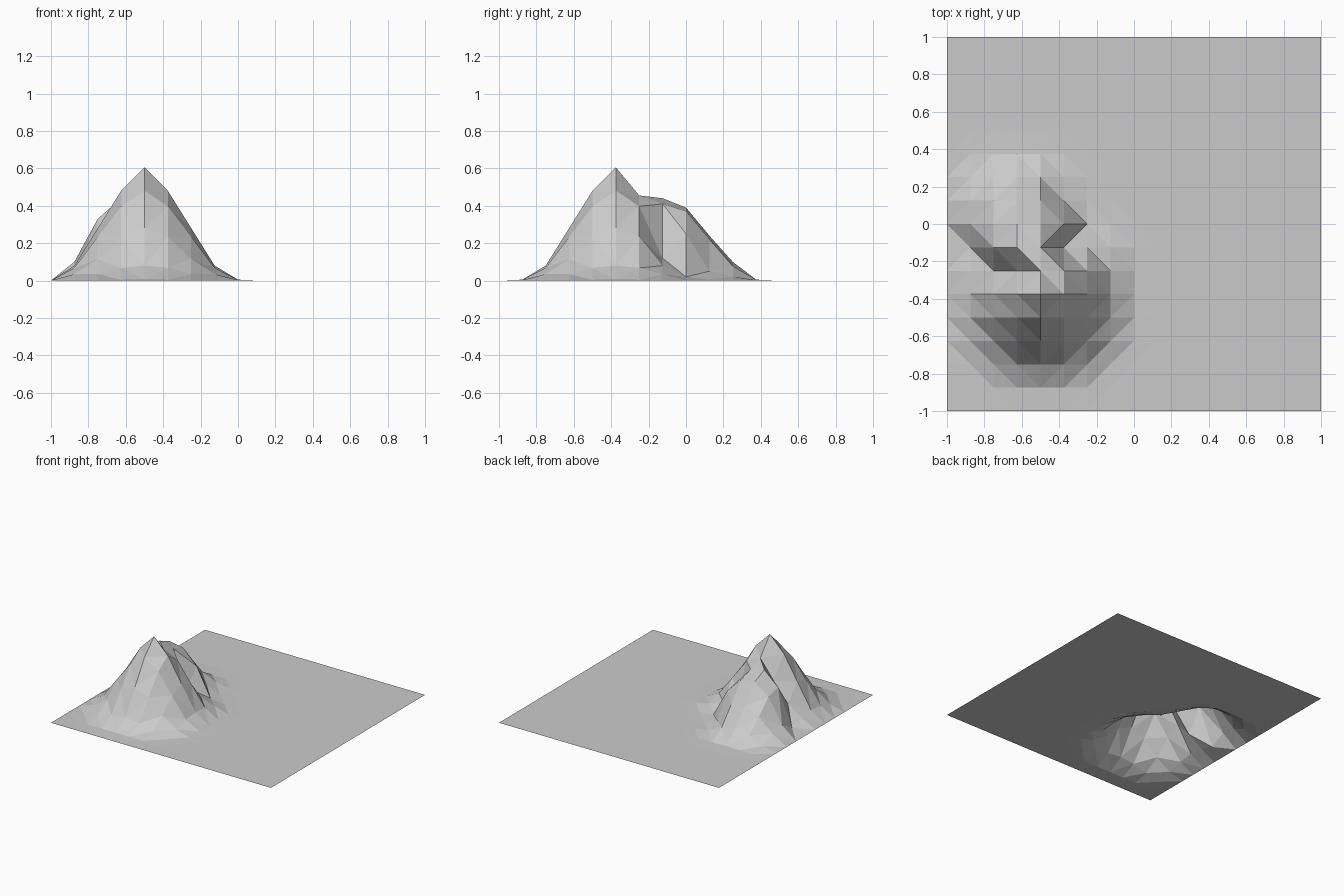
import bpy
import bmesh
from math import hypot

cube = bpy.data.objects.get("Cube")
if cube:
    bpy.data.objects.remove(cube, do_unlink=True)

CELLS = 16
STEP = 2 / CELLS

# Falloff of each peak, one height per grid step away from its centre
HIGH_PEAK = (4, 5, [0.605, 0.48, 0.28, 0.08, 0.005, 0])
LOW_PEAK = (3, 8, [0.39, 0.24, 0.10, 0.005, 0])

# Hand-shaped vertices: the shoulder of the low peak and the gully between peaks
SHAPED = {
    (4, 8): 0.37, (5, 8): 0.25, (6, 8): 0.02,
    (2, 8): 0.30, (1, 8): 0.10,
    (4, 9): 0.22, (5, 9): 0.05,
    (3, 7): 0.44, (4, 7): 0.41, (2, 7): 0.33,
    (5, 7): 0.12, (6, 7): 0.08, (1, 7): 0.03,
    (2, 6): 0.15, (3, 6): 0.30, (4, 6): 0.455,
}


def falloff(peak, column, row):
    centre_column, centre_row, heights = peak
    distance = hypot(column - centre_column, row - centre_row)
    ring = int(distance)
    if ring >= len(heights) - 1:
        return 0.0
    blend = distance - ring
    return heights[ring] * (1 - blend) + heights[ring + 1] * blend


def height(column, row):
    if (column, row) in SHAPED:
        return SHAPED[column, row]
    if column == 0:
        return 0.0
    return max(falloff(HIGH_PEAK, column, row), falloff(LOW_PEAK, column, row))


def make_material(name, colour):
    material = bpy.data.materials.new(name)
    material.use_nodes = True
    material.diffuse_color = colour
    material.node_tree.nodes["Principled BSDF"].inputs["Base Color"].default_value = colour
    return material


# Square ground sheet raised into a twin-peaked mountain
bm = bmesh.new()
grid = {}
for row in range(CELLS + 1):
    for column in range(CELLS + 1):
        position = (column * STEP - 1, row * STEP - 1, height(column, row))
        grid[column, row] = bm.verts.new(position)

# Split every cell along the diagonal that follows the slope contours
for row in range(CELLS):
    for column in range(CELLS):
        a = grid[column, row]
        b = grid[column + 1, row]
        c = grid[column + 1, row + 1]
        d = grid[column, row + 1]
        if abs(a.co.z - c.co.z) <= abs(b.co.z - d.co.z):
            triangles = [(a, b, c), (a, c, d)]
        else:
            triangles = [(a, b, d), (b, c, d)]
        for triangle in triangles:
            bm.faces.new(triangle)

mesh = bpy.data.meshes.new("mountain_terrain")
bm.to_mesh(mesh)
bm.free()
mesh.materials.append(make_material("stone_grey", (0.6, 0.6, 0.6, 1)))
terrain = bpy.data.objects.new("mountain_terrain", mesh)
bpy.context.collection.objects.link(terrain)
